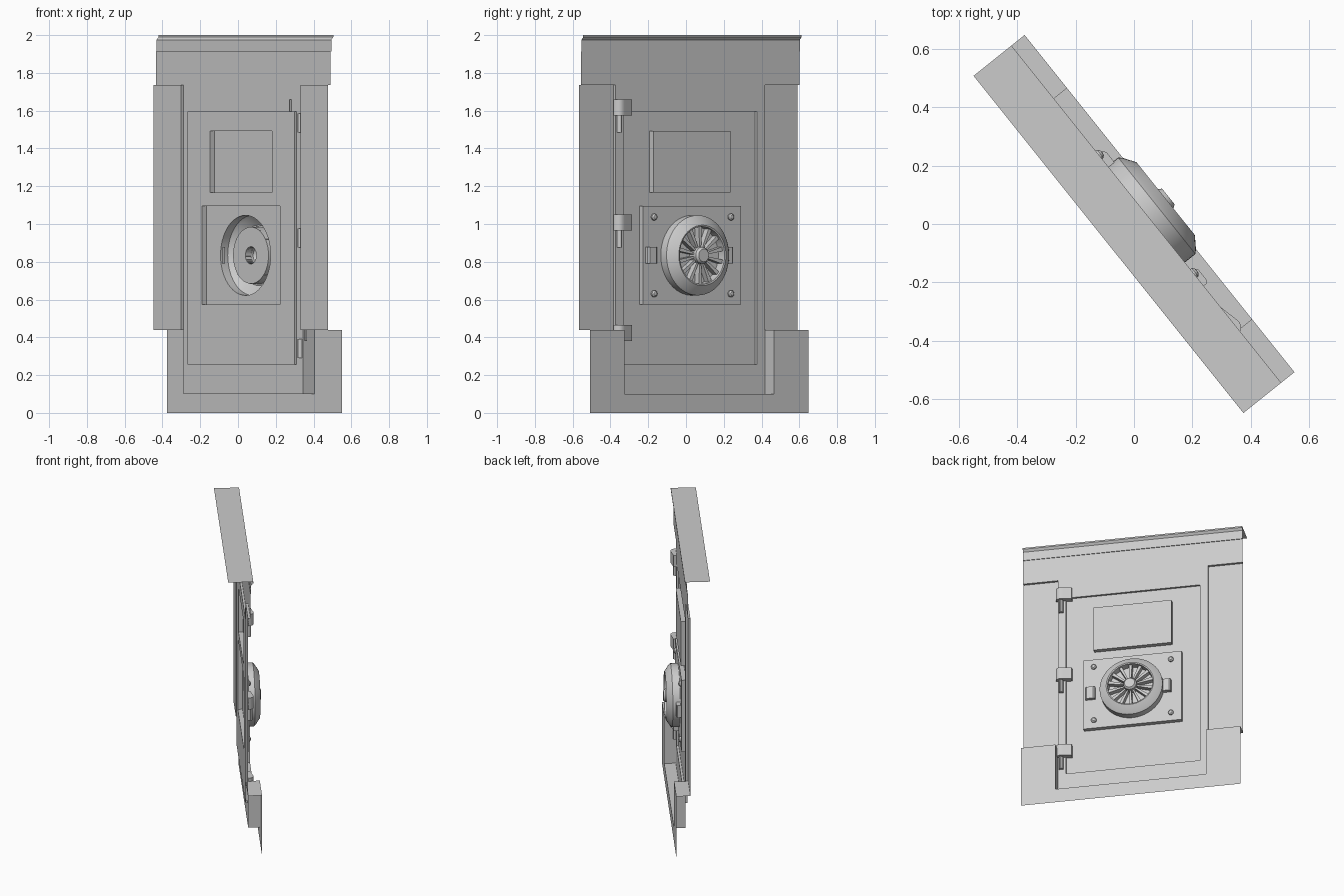
import bpy, bmesh
from math import sin, cos, pi
from mathutils import Vector

cube = bpy.data.objects.get("Cube")
if cube:
    bpy.data.objects.remove(cube)

mat = bpy.data.materials.new("plain_grey")
mat.use_nodes = True
GREY = (0.6, 0.6, 0.6, 1)
mat.diffuse_color = GREY
mat.node_tree.nodes["Principled BSDF"].inputs["Base Color"].default_value = GREY

# The wall stands at an angle: ACROSS runs along it, OUT points away from its face
ACROSS = Vector((-0.625, 0.781, 0))
OUT = Vector((0.781, 0.625, 0))


def build(name, faces, smooth=False):
    """Mesh from faces given as (across, out, height) corners."""
    bm = bmesh.new()
    for f in faces:
        bm.faces.new([bm.verts.new(ACROSS * u + OUT * w + Vector((0, 0, z))) for u, w, z in f])
    bmesh.ops.remove_doubles(bm, verts=bm.verts, dist=0.0002)
    me = bpy.data.meshes.new(name)
    bm.to_mesh(me)
    bm.free()
    me.materials.append(mat)
    ob = bpy.data.objects.new(name, me)
    bpy.context.collection.objects.link(ob)
    if smooth:
        bpy.ops.object.select_all(action='DESELECT')
        ob.select_set(True)
        bpy.context.view_layer.objects.active = ob
        bpy.ops.object.shade_smooth_by_angle(angle=0.5)
    return ob


def strip(profile, u0, u1):
    """Sweep an (out, height) profile sideways."""
    return [[(u0, *a), (u1, *a), (u1, *b), (u0, *b)] for a, b in zip(profile, profile[1:])]


def side(u, w0, w1, z0, z1):
    return [[(u, w0, z0), (u, w1, z0), (u, w1, z1), (u, w0, z1)]]


def rim(u0, u1, z0, z1, w0, w1):
    """Four walls of an open-backed raised or sunk panel."""
    return (strip([(w0, z0), (w1, z0)], u0, u1) + strip([(w1, z1), (w0, z1)], u0, u1)
            + side(u0, w0, w1, z0, z1) + side(u1, w1, w0, z0, z1))


def sheet(us, zs, w, holes=()):
    """Flat grid with the listed cells left open."""
    faces = []
    for i, (a, b) in enumerate(zip(us, us[1:])):
        for j, (c, d) in enumerate(zip(zs, zs[1:])):
            if (i, j) not in holes:
                faces += strip([(w, c), (w, d)], a, b)
    return faces


def column(pts, z0, z1):
    """Extrude an (across, out) outline upwards, with caps."""
    faces = [[(*a, z0), (*b, z0), (*b, z1), (*a, z1)] for a, b in zip(pts, pts[1:])]
    ring = pts[:-1] if pts[0] == pts[-1] else pts
    return faces + [[(*p, z1) for p in ring], [(*p, z0) for p in reversed(ring)]]


def lathe(profile, cu, cz, n):
    """Turn a (radius, out) profile about an axis facing outwards."""
    def at(p, k):
        a = 2 * pi * (k % n) / n
        return (cu + p[0] * cos(a), p[1], cz + p[0] * sin(a))
    return [[at(p, k), at(p, k + 1), at(q, k + 1), at(q, k)]
            for p, q in zip(profile, profile[1:]) for k in range(n)]


HALF, INNER = 0.74, 0.507              # wall half width, opening half width
BASE, SIDE, FACE, DOOR, PLATE = 0.112, 0.018, 0.035, 0.02, 0.051
DU, DZ0, DZ1 = 0.452, 0.255, 1.595     # door outline

# Base blocks and recessed side panels
for tag, u0, u1 in (("left", -HALF, -INNER), ("right", INNER, HALF)):
    build(tag + "_base_block", strip([(BASE, 0), (BASE, 0.44), (SIDE, 0.44)], u0, u1))
    build(tag + "_side_panel", strip([(SIDE, 0.44), (SIDE, 1.735), (FACE, 1.735)], u0, u1))
build("base_block_cheeks", side(-INNER, BASE, FACE, 0.1, 0.44) + side(INNER, FACE, BASE, 0.1, 0.44))
build("threshold", strip([(BASE, 0), (BASE, 0.1), (FACE, 0.1)], -INNER, INNER))

# Door frame, standing proud of the side panels
build("door_frame", sheet([-INNER, -DU, DU, INNER], [0.1, DZ0, DZ1, 1.735], FACE, {(1, 1)})
      + side(-INNER, SIDE, FACE, 0.44, 1.735) + side(INNER, FACE, SIDE, 0.44, 1.735))

# Lintel, moulding and roof sheet
build("lintel", strip([(FACE, 1.735), (FACE, 1.912), (0.04, 1.912), (0.04, 1.975),
                       (0.054, 1.99), (0.054, 2), (-BASE, 2)], -HALF, HALF))

# Sunk door, open behind the upper panel and the lock plate
PU, PZ0, PZ1 = 0.331, 0.573, 1.095
WU, WZ0, WZ1 = 0.262, 1.168, 1.492
build("door", sheet([-DU, -PU, -WU, WU, PU, DU], [DZ0, PZ0, PZ1, WZ0, WZ1, DZ1], DOOR,
                    {(1, 1), (2, 1), (3, 1), (2, 3)})
      + rim(-DU, DU, DZ0, DZ1, FACE, DOOR))
build("upper_panel", strip([(PLATE, WZ0), (PLATE, WZ1)], -WU, WU)
      + rim(-WU, WU, WZ0, WZ1, DOOR, PLATE))

# Lock plate with a round opening
CZ, R, N = (PZ0 + PZ1) / 2, 0.212, 48
HZ = (PZ1 - PZ0) / 2


def opening(k):
    a = 2 * pi * (k % N) / N
    c, s = cos(a), sin(a)
    m = max(abs(c), abs(s))
    return (R * c, PLATE, CZ + R * s), (PU * c / m, PLATE, CZ + HZ * s / m)


plate = rim(-PU, PU, PZ0, PZ1, DOOR, PLATE)
for k in range(N):
    (i0, o0), (i1, o1) = opening(k), opening(k + 1)
    plate.append([i0, o0, o1, i1])
build("lock_plate", plate)

# Dial housing with hollow hub
build("dial_housing", lathe([(R, PLATE), (R, 0.1), (0.2, 0.112), (0.16, 0.139), (0.152, 0.137),
                             (0.15, 0.087), (0.046, 0.087), (0.044, 0.138),
                             (0.034, 0.151), (0, 0.151)], 0, CZ, N), True)

# Dial spokes, wider towards the rim
spokes = []
for k in range(14):
    a = 2 * pi * (k + 0.5) / 14

    def at(r, t, w):
        return (r * cos(a) - t * sin(a), w, CZ + r * sin(a) + t * cos(a))
    low = [at(0.042, -0.005, 0.087), at(0.151, -0.011, 0.087), at(0.151, 0.011, 0.087), at(0.042, 0.005, 0.087)]
    top = [(u, 0.122, z) for u, w, z in low]
    spokes += [top, [low[0], low[1], top[1], top[0]], [low[2], low[3], top[3], top[2]]]
build("dial_spokes", spokes)

# Plate bolts and clips
for u in (-0.26, 0.26):
    for z in (CZ - 0.203, CZ + 0.203):
        build("plate_bolt", lathe([(0.018, PLATE), (0.018, 0.06), (0.011, 0.067), (0, 0.069)], u, z, 12), True)
for u0, u1, w in ((-0.315, -0.25, 0.075), (0.2, 0.262, 0.08)):
    build("plate_clip", column([(u0, PLATE), (u0, w - 0.008), (u0 + 0.01, w),
                                (u1 - 0.01, w), (u1, w - 0.008), (u1, PLATE)], 0.79, 0.878))

# Hinges: curved knuckle above a pin
for z in (0.38, 0.965, 1.575):
    barrel = [(-0.485 - 0.035 * cos(t * pi / 8), FACE + 0.037 * sin(t * pi / 8)) for t in range(6)]
    build("hinge_knuckle", column(barrel + [(-0.45, 0.064), (-0.41, 0.055), (-0.41, DOOR)], z, z + 0.085), True)
    pin = [(-0.483 - 0.015 * cos(t * pi / 6), 0.038 + 0.018 * sin(t * pi / 6)) for t in range(12)]
    build("hinge_pin", column(pin + pin[:1], z - 0.09, z + 0.01), True)
